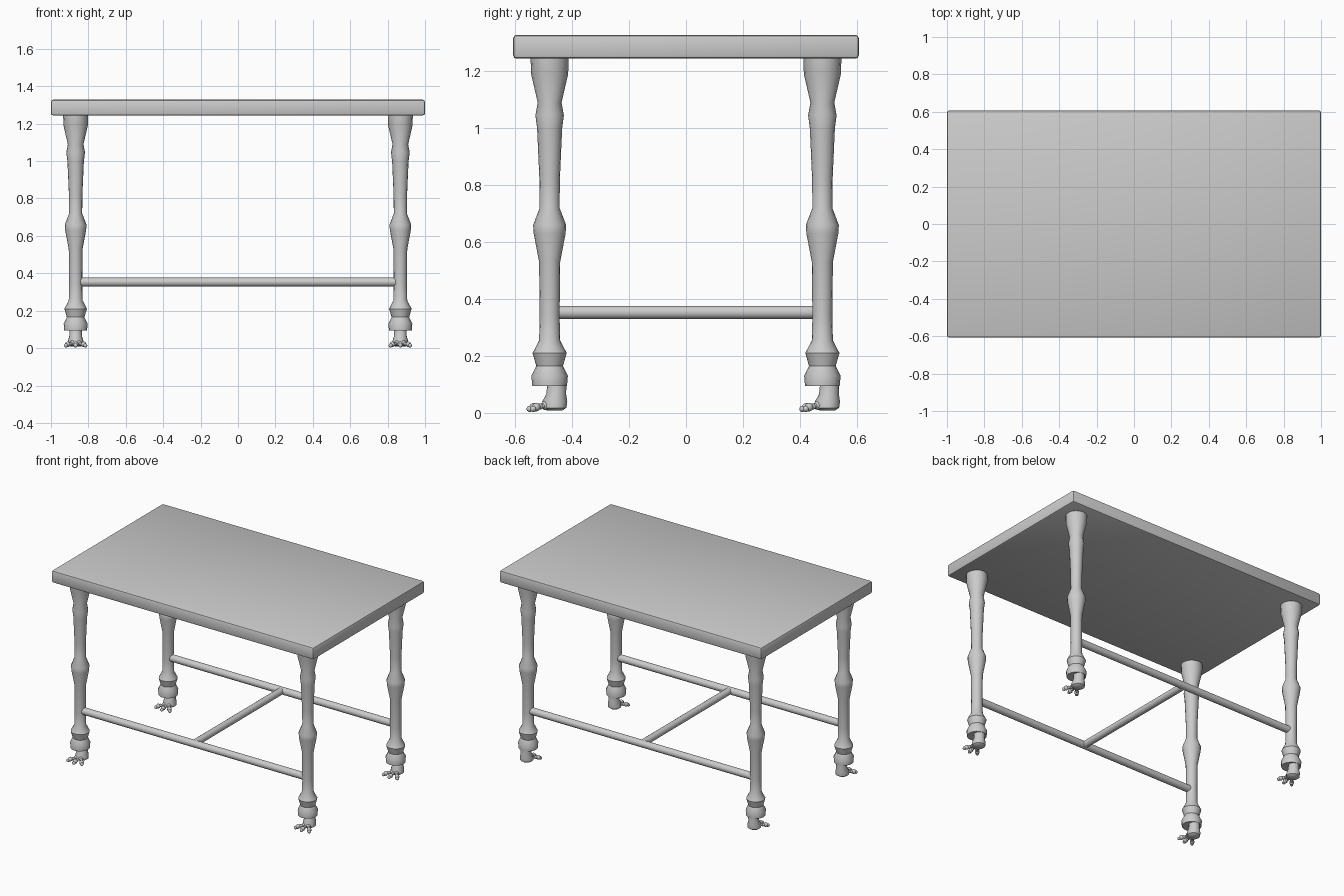
import bpy, bmesh, math
from mathutils import Vector, Matrix

if "Cube" in bpy.data.objects:
    bpy.data.objects.remove(bpy.data.objects["Cube"])


def finish(name, bm, smooth=True):
    bmesh.ops.recalc_face_normals(bm, faces=bm.faces)
    mesh = bpy.data.meshes.new(name)
    bm.to_mesh(mesh)
    bm.free()
    obj = bpy.data.objects.new(name, mesh)
    bpy.context.collection.objects.link(obj)
    if smooth:
        bpy.ops.object.select_all(action='DESELECT')
        obj.select_set(True)
        bpy.context.view_layer.objects.active = obj
        bpy.ops.object.shade_smooth_by_angle(angle=math.radians(40))
    return obj


def loft(bm, rings, sides=16):
    """Stack of horizontal ellipses: (x, y, z, rx, ry), capped at both ends."""
    loops = []
    for x, y, z, rx, ry in rings:
        loops.append([bm.verts.new((x + rx * math.cos(a), y + ry * math.sin(a), z))
                      for a in (2 * math.pi * i / sides for i in range(sides))])
    for a, b in zip(loops, loops[1:]):
        for i in range(sides):
            j = (i + 1) % sides
            bm.faces.new((a[i], a[j], b[j], b[i]))
    bm.faces.new(loops[0])
    bm.faces.new(loops[-1])


def rod(name, p, q, radius, sides=16):
    p, q = Vector(p), Vector(q)
    bm = bmesh.new()
    turn = (q - p).to_track_quat('Z', 'Y').to_matrix().to_4x4()
    bmesh.ops.create_cone(bm, cap_ends=True, segments=sides, radius1=radius, radius2=radius,
                          depth=(q - p).length, matrix=Matrix.Translation((p + q) / 2) @ turn)
    return finish(name, bm)


# table top with softened edges
bm = bmesh.new()
bmesh.ops.create_cube(bm, size=1, matrix=Matrix.Translation((0, 0, 1.286))
                      @ Matrix.Diagonal((2.0, 1.214, 0.084, 1)))
bmesh.ops.bevel(bm, geom=bm.edges[:], offset=0.012, segments=2, profile=0.5, affect='EDGES')
finish("table_top", bm)

# turned leg profile: (height, radius)
PROFILE = [(0.095, 0.061), (0.13, 0.064), (0.165, 0.047), (0.21, 0.06), (0.255, 0.037),
           (0.34, 0.035), (0.53, 0.037), (0.63, 0.056), (0.66, 0.058), (0.72, 0.035),
           (0.82, 0.036), (1.0, 0.044), (1.045, 0.05), (1.09, 0.042), (1.19, 0.065),
           (1.246, 0.067)]
# foot below the leg, set slightly back of its axis
FOOT = [(0, 0.018, 0.008, 0.028, 0.026), (0, 0.017, 0.018, 0.042, 0.042),
        (0, 0.018, 0.04, 0.041, 0.044), (0, 0.023, 0.065, 0.034, 0.035),
        (0, 0.026, 0.11, 0.034, 0.033)]
# toe knuckles: (share of toe length, height, radius)
TOE = [(0, 0.026, 0.016), (0.45, 0.022, 0.011), (0.75, 0.02, 0.015), (1, 0.014, 0.011)]


def toe(bm, x0, y0, side):
    start = Vector((x0 + side * 0.016, y0 - 0.015, 0))
    end = Vector((x0 + side * 0.052, y0 - 0.058 - 0.012 * (1 - abs(side)), 0))
    pts = [(start.lerp(end, t) + Vector((0, 0, z)), r) for t, z, r in TOE]
    for p, r in pts:
        bmesh.ops.create_uvsphere(bm, u_segments=10, v_segments=7, radius=r,
                                  matrix=Matrix.Translation(p))
    for (p, r), (q, s) in zip(pts, pts[1:]):
        turn = (q - p).to_track_quat('Z', 'Y').to_matrix().to_4x4()
        bmesh.ops.create_cone(bm, cap_ends=True, segments=10, radius1=r * 0.7, radius2=s * 0.7,
                              depth=(q - p).length, matrix=Matrix.Translation((p + q) / 2) @ turn)


# four legs, every foot pointing to the front
for end, y in (("front", -0.479), ("back", 0.479)):
    for side, x in (("left", -0.868), ("right", 0.868)):
        bm = bmesh.new()
        loft(bm, [(x, y, z, r, r) for z, r in PROFILE])
        finish(f"{end}_{side}_leg", bm)
        bm = bmesh.new()
        loft(bm, [(x + a, y + b, z, rx, ry) for a, b, z, rx, ry in FOOT])
        for s in (-1, 0, 1):
            toe(bm, x, y, s)
        finish(f"{end}_{side}_foot", bm)
    # long stretcher between the two legs
    rod(f"{end}_stretcher", (-0.85, y, 0.353), (0.85, y, 0.353), 0.024)

# cross stretcher joining the long ones
rod("cross_stretcher", (0, -0.475, 0.353), (0, 0.475, 0.353), 0.023)
